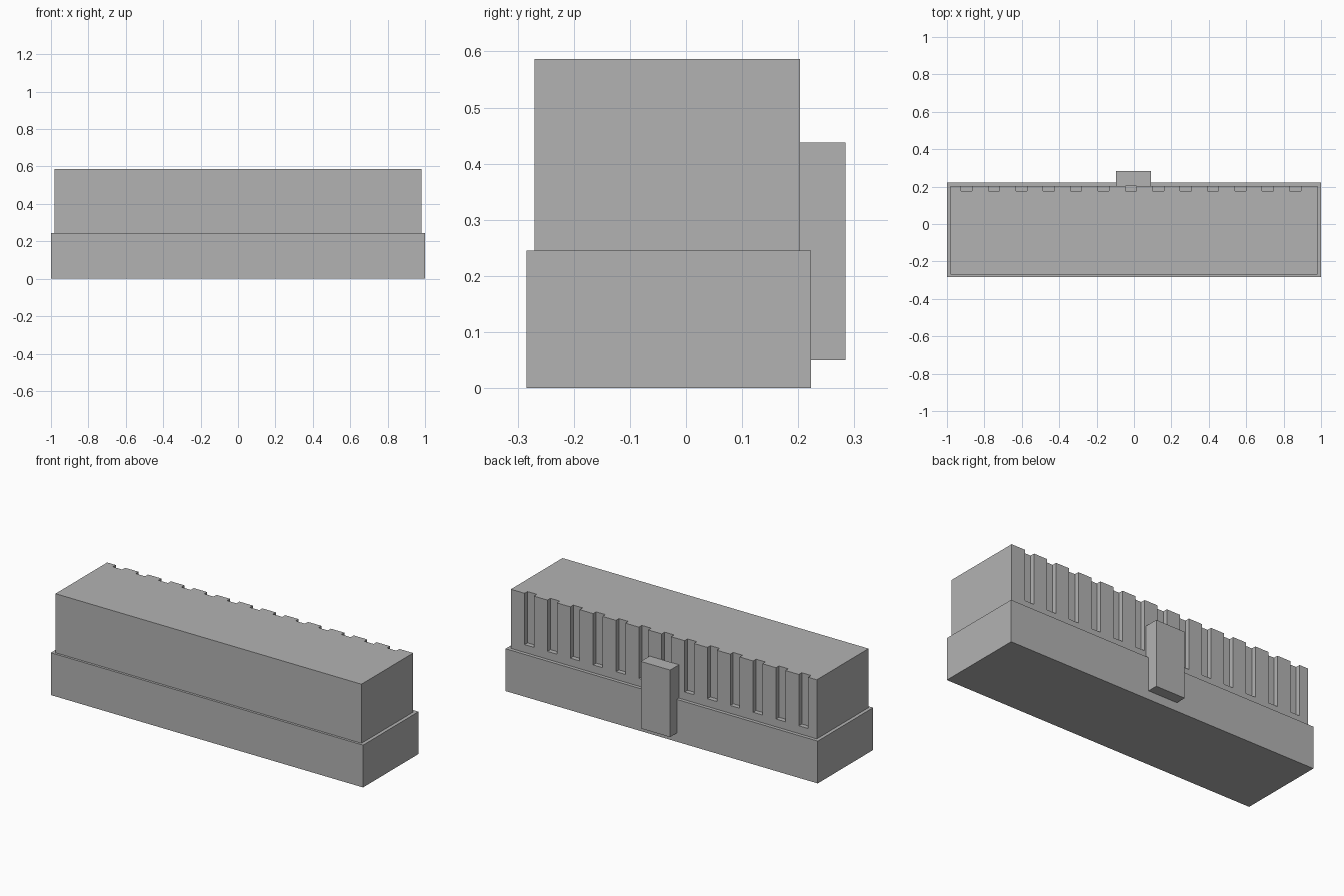
import bpy
import bmesh

if "Cube" in bpy.data.objects:
    bpy.data.objects.remove(bpy.data.objects["Cube"], do_unlink=True)

grey = bpy.data.materials.new("plain grey")
grey.use_nodes = True
GREY = (0.45, 0.45, 0.45, 1)
grey.diffuse_color = GREY
grey.node_tree.nodes["Principled BSDF"].inputs["Base Color"].default_value = GREY


def add_box(bm, low, high):
    """Add a box between two opposite corners."""
    for v in bmesh.ops.create_cube(bm, size=1)["verts"]:
        v.co = [lo + (c + 0.5) * (hi - lo) for c, lo, hi in zip(v.co, low, high)]


def make_boxes(name, corners):
    """Make one object out of a list of boxes."""
    bm = bmesh.new()
    for low, high in corners:
        add_box(bm, low, high)
    mesh = bpy.data.meshes.new(name)
    bm.to_mesh(mesh)
    bm.free()
    mesh.materials.append(grey)
    obj = bpy.data.objects.new(name, mesh)
    bpy.context.collection.objects.link(obj)
    return obj


# Wide lower block
BASE_TOP = 0.245
make_boxes("base", [((-1, -0.284, 0), (1, 0.223, BASE_TOP))])

# Narrower upper block
BACK, TOP = 0.203, 0.587
housing = make_boxes("housing", [((-0.98, -0.27, BASE_TOP), (0.98, BACK, TOP))])

# Row of slots along the back, open at the top
SLOTS, FIRST, STEP, HALF = 13, -0.895, 0.1464, 0.03
slots = make_boxes("slot_cutter", [
    ((FIRST + i * STEP - HALF, BACK - 0.027, 0.29),
     (FIRST + i * STEP + HALF, BACK + 0.1, TOP + 0.1))
    for i in range(SLOTS)])
slots.hide_render = True

cut = housing.modifiers.new("slots", 'BOOLEAN')
cut.operation = 'DIFFERENCE'
cut.solver = 'EXACT'
cut.object = slots
bpy.context.view_layer.objects.active = housing
bpy.ops.object.modifier_apply(modifier=cut.name)
bpy.data.objects.remove(slots, do_unlink=True)

# Locating key in the middle of the back
make_boxes("key", [((-0.097, BACK, 0.05), (0.091, 0.284, 0.438))])
